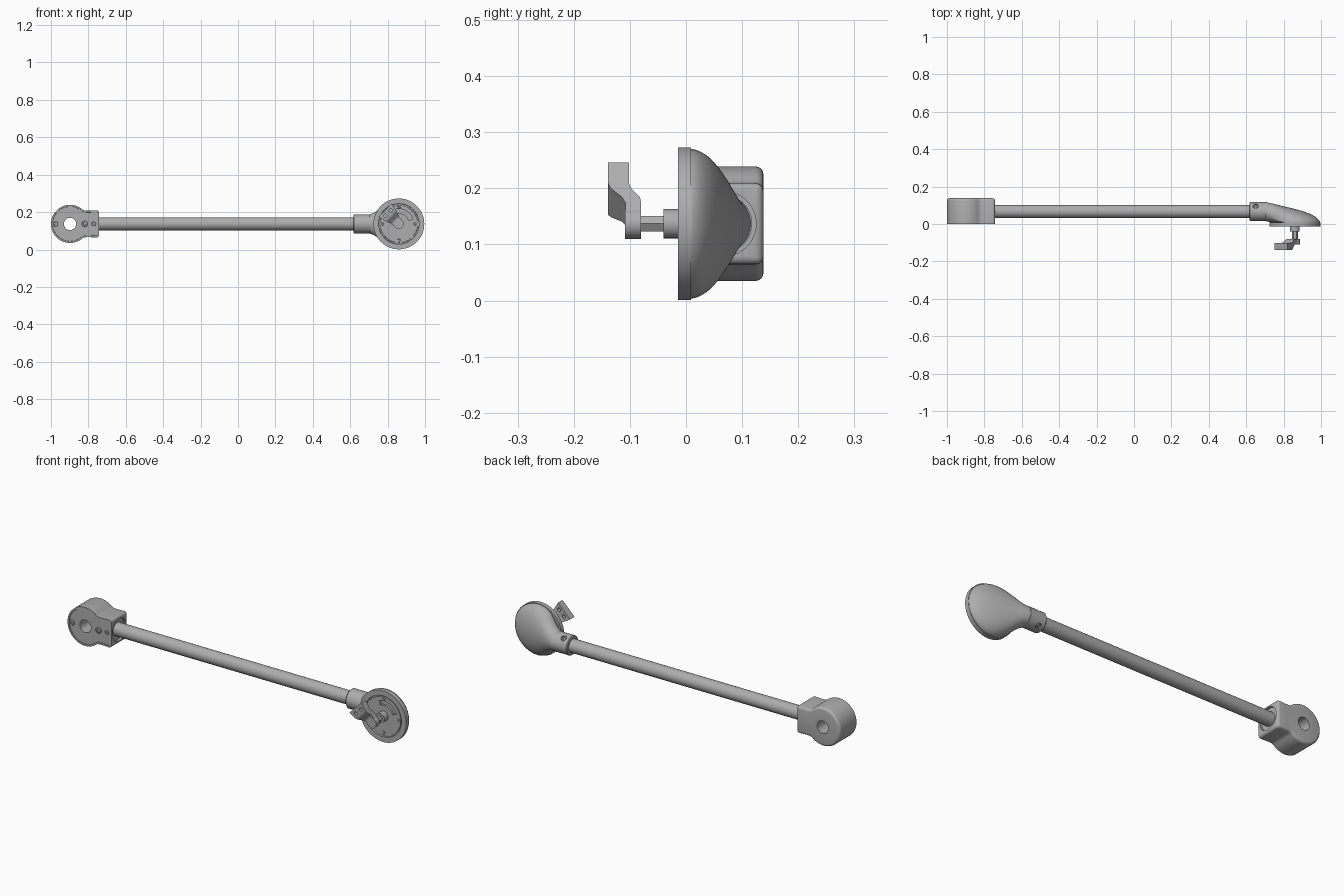
import bpy, bmesh, math
from mathutils import Vector, Matrix

cube = bpy.data.objects.get("Cube")
if cube:
    bpy.data.objects.remove(cube)

GREY = (0.42, 0.42, 0.42, 1)
grey = bpy.data.materials.new("satin grey metal")
grey.use_nodes = True
grey.diffuse_color = GREY
grey.node_tree.nodes["Principled BSDF"].inputs["Base Color"].default_value = GREY

ZC = 0.137      # height of the common axis
TUBE_Y = 0.067  # depth of the tube axis
HEAD_X, HOUSING_X = 0.86, -0.898
FRONT, RIGHTWARD = (0, -1, 0), (1, 0, 0)


def finish(name, bm):
    bmesh.ops.recalc_face_normals(bm, faces=bm.faces)
    mesh = bpy.data.meshes.new(name)
    bm.to_mesh(mesh)
    bm.free()
    mesh.materials.append(grey)
    obj = bpy.data.objects.new(name, mesh)
    bpy.context.collection.objects.link(obj)
    return obj


def smooth(obj, angle=32):
    bpy.ops.object.select_all(action="DESELECT")
    obj.select_set(True)
    bpy.context.view_layer.objects.active = obj
    bpy.ops.object.shade_smooth_by_angle(angle=math.radians(angle))


def loft(name, rings):
    """Bridge equal rings of points and cap both ends."""
    bm = bmesh.new()
    loops = [[bm.verts.new(p) for p in ring] for ring in rings]
    n = len(loops[0])
    for a, b in zip(loops, loops[1:]):
        for i in range(n):
            j = (i + 1) % n
            bm.faces.new((a[i], a[j], b[j], b[i]))
    bm.faces.new(loops[0][::-1])
    bm.faces.new(loops[-1])
    return finish(name, bm)


def lathe(name, profile, origin, axis, sides=32):
    """Turn (radius, distance) pairs about an axis through origin."""
    place = Matrix.Translation(origin) @ Vector(axis).to_track_quat("Z", "Y").to_matrix().to_4x4()
    rings = [[place @ Vector((r * math.cos(k * math.tau / sides), r * math.sin(k * math.tau / sides), d))
              for k in range(sides)] for r, d in profile]
    return loft(name, rings)


def rod(name, radius, length, origin, axis, sides=32):
    return lathe(name, [(radius, 0), (radius, length)], origin, axis, sides)


def cut(obj, cutters):
    """Subtract each cutter, then discard it."""
    for cutter in cutters:
        cutter.hide_render = True
        mod = obj.modifiers.new("cut", "BOOLEAN")
        mod.operation, mod.solver, mod.object = "DIFFERENCE", "EXACT", cutter
    graph = bpy.context.evaluated_depsgraph_get()
    mesh = bpy.data.meshes.new_from_object(obj.evaluated_get(graph))
    obj.modifiers.clear()
    obj.data = mesh
    for cutter in cutters:
        bpy.data.objects.remove(cutter)


def screw(name, radius, origin, axis):
    """Round head with a socket in its middle."""
    r = radius
    smooth(lathe(name, [(r, -0.006), (r, 0.001), (r * 0.85, 0.003), (r * 0.5, 0.003),
                        (r * 0.45, -0.003)], origin, axis, 18))


# Housing at the far end: round eye running into a square shank
half = [(HOUSING_X + 0.102 * math.cos(math.radians(a)), 0.102 * math.sin(math.radians(a)))
        for a in range(180, 47, -6)]
half += [(-0.822, 0.0725), (-0.81, 0.071), (-0.795, 0.071), (-0.743, 0.073)]
outline = half + [(x, -z) for x, z in reversed(half[1:])]
bm = bmesh.new()
front = bm.faces.new([bm.verts.new((x, 0, ZC + z)) for x, z in outline])
moved = bmesh.ops.extrude_face_region(bm, geom=[front], use_keep_orig=True)["geom"]
back_verts = [g for g in moved if isinstance(g, bmesh.types.BMVert)]
bmesh.ops.translate(bm, verts=back_verts, vec=(0, 0.138, 0))
bmesh.ops.recalc_face_normals(bm, faces=bm.faces)
end_edges = [e for e in bm.edges if all(v.co.x > -0.75 for v in e.verts) and abs(e.verts[0].co.y - e.verts[1].co.y) > 0.1]
back_edges = [e for e in bm.edges if all(v.co.y > 0.13 for v in e.verts)]
bmesh.ops.bevel(bm, geom=back_edges + end_edges, offset=0.014, segments=4, profile=0.5, affect="EDGES")
front = min(bm.faces, key=lambda f: f.calc_center_median().y)
bmesh.ops.inset_individual(bm, faces=[front], thickness=0.008, depth=0)
bmesh.ops.inset_individual(bm, faces=[front], thickness=0.001, depth=-0.004)
housing = finish("housing", bm)
cut(housing, [rod("eye_cutter", 0.033, 0.4, (HOUSING_X, 0.2, ZC), FRONT, 40),
              rod("collar_cutter", 0.058, 0.2, (-0.755, TUBE_Y, ZC), RIGHTWARD, 40)])
smooth(housing)
for i, (x, r) in enumerate([(-0.975, 0.014), (-0.82, 0.016), (-0.772, 0.012)]):
    screw(f"housing_screw_{i + 1}", r, (x, 0.002, ZC), FRONT)

# Long tube and the socket that holds its other end
smooth(rod("tube", 0.035, 1.42, (-0.77, TUBE_Y, ZC), RIGHTWARD))
socket = lathe("tube_socket", [(0.047, 0), (0.051, 0.004), (0.051, 0.095)],
               (0.617, TUBE_Y, ZC), RIGHTWARD, 40)
sides = [Vector((0, 0.57, s * 0.82)).normalized() for s in (1, -1)]
centre = Vector((0.65, TUBE_Y, ZC))
cut(socket, [rod("screw_cutter", 0.015, 0.04, centre + d * 0.043, d, 20) for d in sides])
smooth(socket)
for i, d in enumerate(sides):
    screw(f"socket_screw_{i + 1}", 0.011, centre + d * 0.044, d)

# Pear-shaped shell: x, half width, underside, widest level, crown
sections = [(0.69, 0.050, 0.017, 0.067, 0.117), (0.71, 0.052, 0.015, 0.063, 0.116),
            (0.735, 0.063, 0.006, 0.045, 0.111), (0.76, 0.088, 0.003, 0.024, 0.105),
            (0.79, 0.115, 0.003, 0.010, 0.097), (0.825, 0.131, 0.003, 0.006, 0.089),
            (0.86, 0.136, 0.003, 0.005, 0.081), (0.90, 0.130, 0.003, 0.005, 0.070),
            (0.94, 0.109, 0.003, 0.005, 0.056), (0.97, 0.080, 0.003, 0.005, 0.040),
            (0.987, 0.049, 0.003, 0.005, 0.025), (0.995, 0.018, 0.003, 0.005, 0.010)]
rings = []
for x, w, low, mid, top in sections:
    ring = []
    for k in range(40):
        c, s = math.cos(k * math.tau / 40), math.sin(k * math.tau / 40)
        ring.append((x, mid + s * ((top - mid) if s > 0 else (mid - low)), ZC + w * c))
    rings.append(ring)
shell = loft("head_shell", rings)
shell.modifiers.new("rounding", "SUBSURF").levels = 1
shell.modifiers["rounding"].render_levels = 1
smooth(shell, 60)

# Round base plate with a raised rim and a curved slot
face = (HEAD_X, 0, ZC)
base = lathe("head_base", [(0.05, 0.008), (0.1, 0.008), (0.101, 0.004), (0.107, 0.004), (0.108, 0.014),
                           (0.136, 0.014), (0.136, -0.009), (0.05, -0.009)], face, FRONT, 64)
arc = [math.radians(a) for a in range(20, 111, 6)]
slot_line = [(r * math.cos(a), r * math.sin(a)) for r, run in ((0.08, arc), (0.056, arc[::-1])) for a in run]
slot = loft("slot_cutter", [[(HEAD_X + x, y, ZC + z) for x, z in slot_line] for y in (-0.03, 0.006)])
cut(base, [slot])
smooth(base)
for i in range(4):
    a = i * math.tau / 4
    screw(f"base_screw_{i + 1}", 0.008, (HEAD_X + 0.087 * math.cos(a), -0.007, ZC + 0.087 * math.sin(a)), FRONT)

# Clamp: boss, hexagonal stem, hub and cranked lever
smooth(rod("clamp_boss", 0.026, 0.036, (HEAD_X, -0.004, ZC), FRONT))
rod("clamp_stem", 0.016, 0.06, (HEAD_X, -0.03, ZC), FRONT, 6)
smooth(rod("lever_hub", 0.027, 0.029, (HEAD_X, -0.08, ZC), FRONT))
along = Vector((-1, 0, 1)).normalized()
across = Vector((1, 0, 1)).normalized()
lever_sections = [(0, 0.025, -0.108, -0.08), (0.025, 0.028, -0.108, -0.08), (0.036, 0.031, -0.114, -0.082),
                  (0.052, 0.036, -0.133, -0.097), (0.062, 0.040, -0.139, -0.102), (0.104, 0.05, -0.139, -0.102)]
lever = loft("clamp_lever", [[Vector((HEAD_X, y, ZC)) + along * u + across * w * s
                              for y, s in ((y0, -1), (y0, 1), (y1, 1), (y1, -1))]
                             for u, w, y0, y1 in lever_sections])
cut(lever, [rod("grip_cutter", 0.009, 0.06, Vector((HEAD_X, -0.09, ZC)) + along * 0.082 + across * s, FRONT, 16)
            for s in (-0.02, 0.02)])
smooth(lever)
